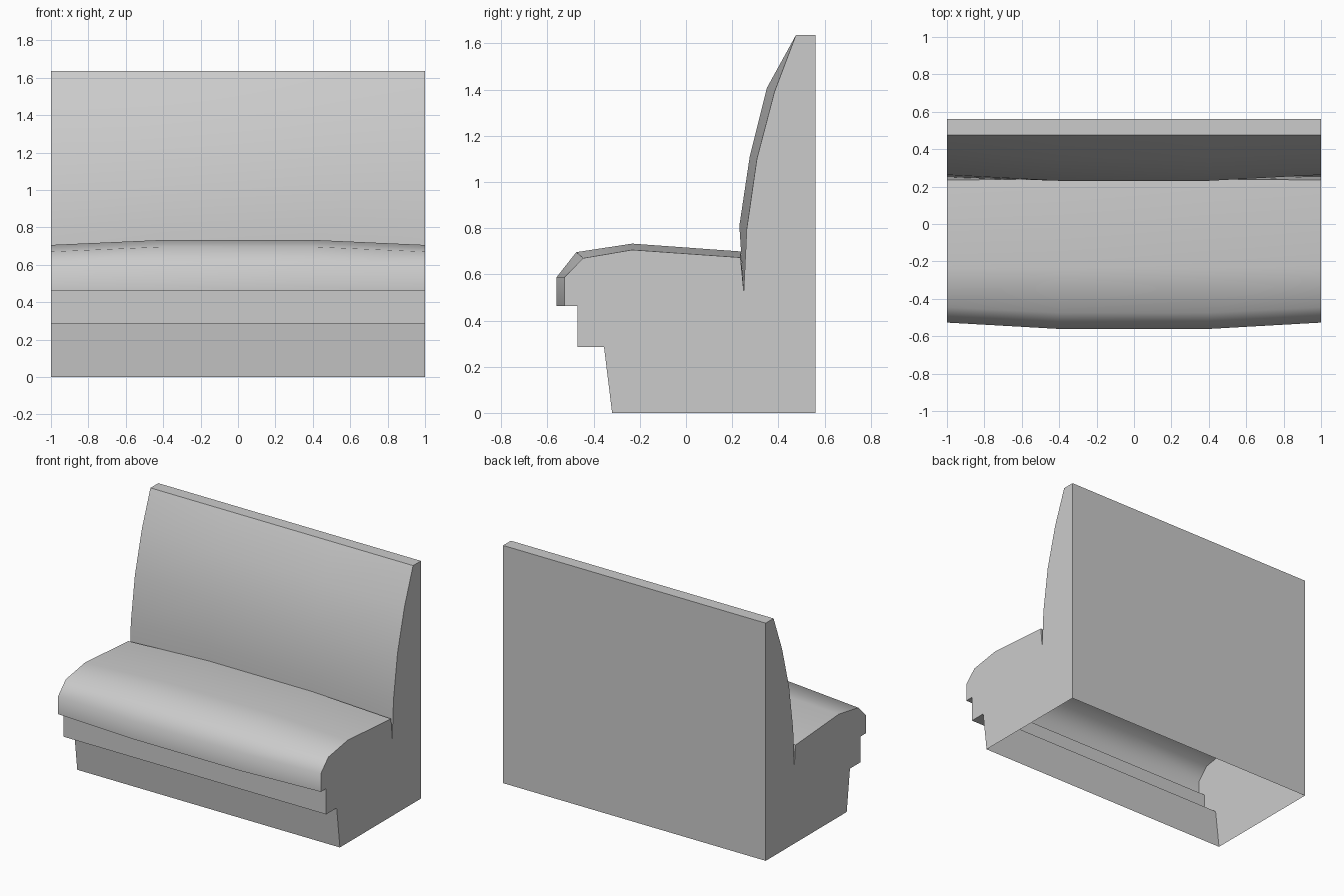
import bpy, bmesh

if "Cube" in bpy.data.objects:
    bpy.data.objects.remove(bpy.data.objects["Cube"])

# Side profile (y, z), from front floor edge over the seat and back to rear floor edge.
# Third/fourth values: how far the padding bulges in y and z across the middle.
PROFILE = [
    # plinth and apron
    (-0.32, 0.0, 0, 0), (-0.355, 0.285, 0, 0), (-0.47, 0.285, 0, 0), (-0.47, 0.462, 0, 0),
    # seat cushion
    (-0.527, 0.462, -0.034, 0), (-0.527, 0.587, -0.034, 0), (-0.445, 0.67, -0.03, 0.026),
    (-0.233, 0.706, 0, 0.027), (0.236, 0.673, 0.002, 0.026),
    # crease between seat and back
    (0.25, 0.528, 0, 0),
    # curved backrest and flat rear
    (0.263, 0.795, -0.032, 0.015), (0.307, 1.10, -0.031, 0.01),
    (0.383, 1.39, -0.033, 0.017), (0.476, 1.636, 0, 0),
    (0.561, 1.636, 0, 0), (0.561, 0.0, 0, 0),
]
SECTIONS = [(-1.0, 0), (-0.4, 1), (0.4, 1), (1.0, 0)]  # x, bulge amount

bm = bmesh.new()
rings = [[bm.verts.new((x, y + k * dy, z + k * dz)) for y, z, dy, dz in PROFILE]
         for x, k in SECTIONS]

# Upholstered surface between sections; the underside stays open
for a, b in zip(rings, rings[1:]):
    for i in range(len(PROFILE) - 1):
        bm.faces.new((a[i], b[i], b[i + 1], a[i + 1]))

# Flat end panels
bm.faces.new(rings[0])
bm.faces.new(rings[-1][::-1])

mesh = bpy.data.meshes.new("booth_bench")
bm.to_mesh(mesh)
bm.free()
bench = bpy.data.objects.new("booth_bench", mesh)
bpy.context.collection.objects.link(bench)

# Soft padding, crisp ledges
bpy.context.view_layer.objects.active = bench
bench.select_set(True)
bpy.ops.object.shade_smooth_by_angle(angle=0.9)
